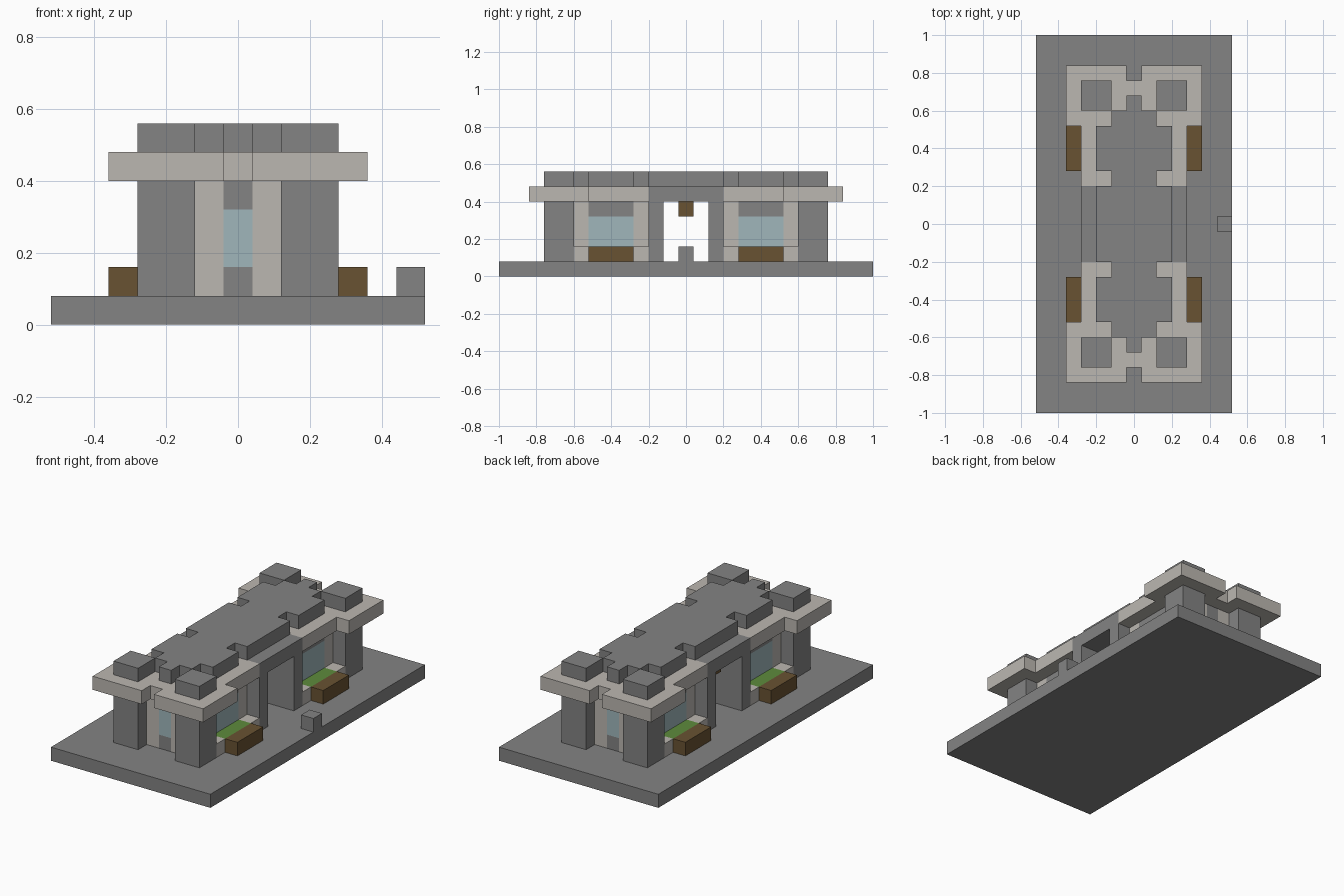
import bpy, bmesh

U = 0.08  # building module

old = bpy.data.objects.get("Cube")
if old:
    bpy.data.objects.remove(old, do_unlink=True)


def material(name, rgb):
    m = bpy.data.materials.new(name)
    m.use_nodes = True
    m.diffuse_color = (*rgb, 1)
    m.node_tree.nodes["Principled BSDF"].inputs["Base Color"].default_value = (*rgb, 1)
    return m


STONE = material("grey stone", (0.227, 0.227, 0.227))
PLASTER = material("pale plaster", (0.50, 0.475, 0.44))
GLASS = material("pale blue glass", (0.35, 0.47, 0.50))
WOOD = material("brown wood", (0.14, 0.084, 0.032))
GRASS = material("green plants", (0.11, 0.26, 0.045))


def prism(name, outline, z0, z1, mat):
    """Extrude a plan outline, given in modules, between two heights."""
    bm = bmesh.new()
    face = bm.faces.new([bm.verts.new((x * U, y * U, z0 * U)) for x, y in outline])
    top = bmesh.ops.extrude_face_region(bm, geom=[face])["geom"]
    verts = [v for v in top if isinstance(v, bmesh.types.BMVert)]
    bmesh.ops.translate(bm, verts=verts, vec=(0, 0, (z1 - z0) * U))
    bmesh.ops.recalc_face_normals(bm, faces=bm.faces)
    mesh = bpy.data.meshes.new(name)
    bm.to_mesh(mesh)
    bm.free()
    mesh.materials.append(mat)
    ob = bpy.data.objects.new(name, mesh)
    bpy.context.collection.objects.link(ob)
    return ob


def box(name, x0, x1, y0, y1, z0, z1, mat):
    return prism(name, [(x0, y0), (x1, y0), (x1, y1), (x0, y1)], z0, z1, mat)


def corners(name, x0, x1, y0, y1, z0, z1, mat):
    """Box repeated in all four quadrants."""
    for sx, side in ((1, "left"), (-1, "right")):
        for sy, end in ((-1, "front"), (1, "back")):
            xs = sorted((sx * x0, sx * x1))
            ys = sorted((sy * y0, sy * y1))
            box(f"{end}_{side}_{name}", *xs, *ys, z0, z1, mat)


def ends(name, x, y0, y1, z0, z1, mat):
    """Centred box repeated at the front and the back."""
    box("front_" + name, -x, x, -y1, -y0, z0, z1, mat)
    box("back_" + name, -x, x, y0, y1, z0, z1, mat)


def half_mirrored(right):
    """Close an outline by mirroring its +x side."""
    return right + [(-x, y) for x, y in reversed(right)]


# Ground slab and kerb block
box("base_slab", -6.5, 6.5, -12.5, 12.5, 0, 1, STONE)
box("kerb_block", 5.5, 6.5, -0.5, 0.5, 1, 2, STONE)

# Corner piers with caps above the eaves
corners("pier", 1.5, 3.5, 7.5, 9.5, 1, 5, STONE)
corners("pier_cap", 1.5, 3.5, 7.5, 9.5, 6, 7, STONE)

# End walls: plaster strips around a narrow window
corners("end_wall", 0.5, 1.5, 7.5, 8.5, 1, 5, PLASTER)
ends("window_sill", 0.5, 7.5, 8.5, 1, 2, STONE)
ends("window", 0.5, 7.5, 8.5, 2, 4, GLASS)
ends("window_lintel", 0.5, 7.5, 8.5, 4, 5, STONE)

# Side walls: plaster posts around a wide window
corners("inner_post", 1.5, 2.5, 2.5, 3.5, 1, 5, PLASTER)
corners("outer_post", 1.5, 2.5, 6.5, 7.5, 1, 5, PLASTER)
corners("side_sill", 1.5, 2.5, 3.5, 6.5, 1, 2, STONE)
corners("side_window", 1.5, 2.5, 3.5, 6.5, 2, 4, GLASS)
corners("side_lintel", 1.5, 2.5, 3.5, 6.5, 4, 5, STONE)

# Planters along the side windows
corners("planter_inner_end", 2.5, 3.5, 2.5, 3.5, 1, 2, PLASTER)
corners("planter_outer_end", 2.5, 3.5, 6.5, 7.5, 1, 2, PLASTER)
corners("planter_bed", 2.5, 3.5, 3.5, 6.5, 1, 2, GRASS)
corners("planter_front", 3.5, 4.5, 3.5, 6.5, 1, 2, WOOD)

# Central passage: two cross walls, a deck over them and a hanging block
ends("passage_wall", 3.5, 1.5, 2.5, 1, 5, STONE)
box("passage_deck", -3.5, 3.5, -2.5, 2.5, 5, 6, STONE)
box("hanging_block", -2.5, -1.5, -0.5, 0.5, 4, 5, WOOD)

# Eaves: wide at each end, with a central notch
eaves = half_mirrored([(3.5, 2.5), (3.5, 6.5), (4.5, 6.5), (4.5, 10.5),
                       (0.5, 10.5), (0.5, 9.5)])
prism("back_eaves", eaves, 5, 6, PLASTER)
prism("front_eaves", [(x, -y) for x, y in eaves], 5, 6, PLASTER)

# Stepped upper roof
step = [(2.5, 2.5), (1.5, 2.5), (1.5, 3.5), (2.5, 3.5), (2.5, 6.5),
        (1.5, 6.5), (1.5, 7.5), (0.5, 7.5), (0.5, 8.5)]
side = [(x, -y) for x, y in reversed(step)] + step
prism("upper_roof", half_mirrored(side), 6, 7, STONE)
